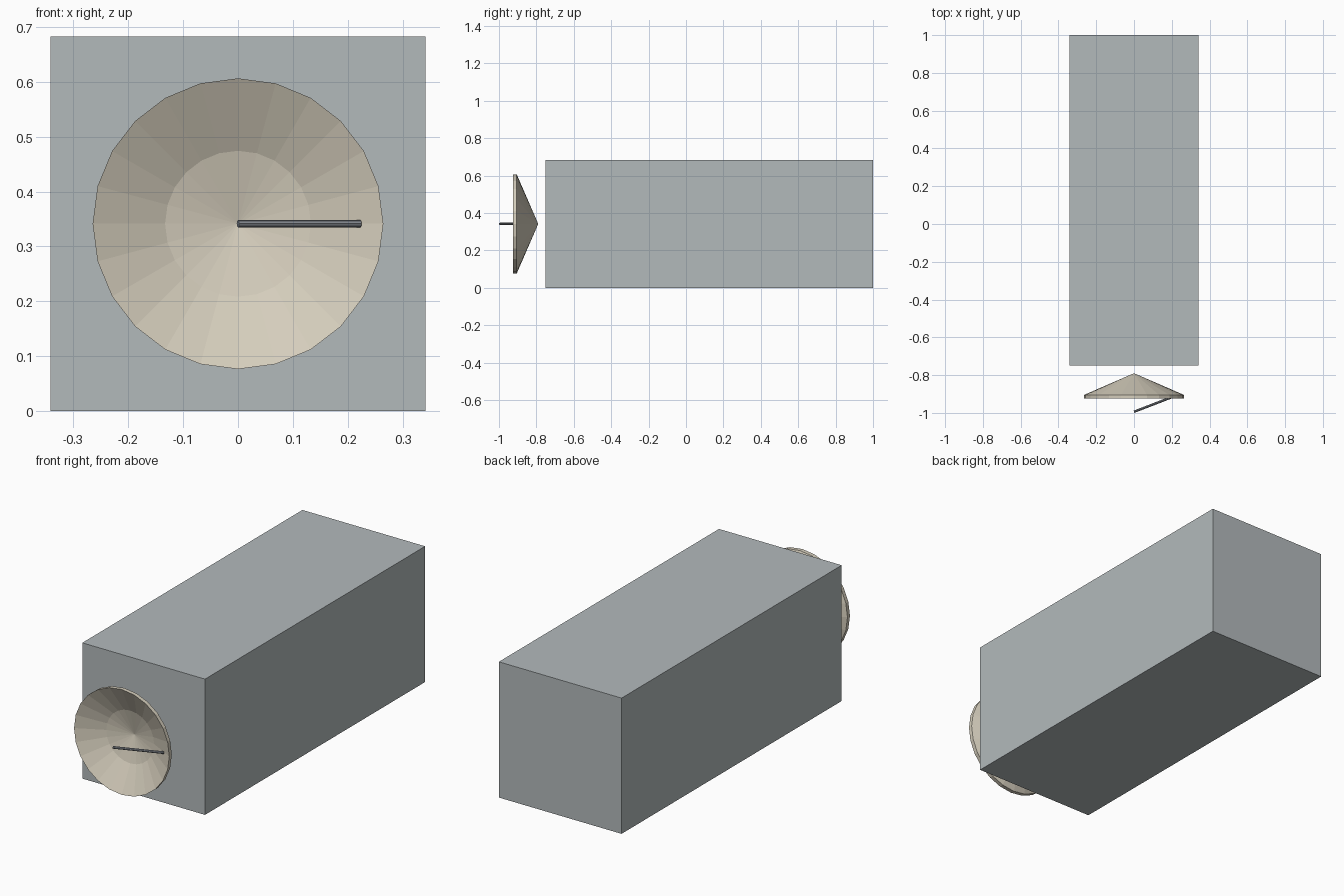
import bpy, bmesh, math
from mathutils import Vector

cube = bpy.data.objects.get("Cube")
if cube:
    bpy.data.objects.remove(cube, do_unlink=True)


def material(name, rgb):
    mat = bpy.data.materials.new(name)
    mat.use_nodes = True
    mat.diffuse_color = (*rgb, 1)
    mat.node_tree.nodes["Principled BSDF"].inputs["Base Color"].default_value = (*rgb, 1)
    return mat


def add_object(name, bm, mat):
    bmesh.ops.recalc_face_normals(bm, faces=bm.faces)
    mesh = bpy.data.meshes.new(name)
    bm.to_mesh(mesh)
    bm.free()
    mesh.materials.append(mat)
    obj = bpy.data.objects.new(name, mesh)
    bpy.context.collection.objects.link(obj)
    return obj


grey = material("body grey", (0.45, 0.49, 0.50))
beige = material("dish beige", (0.66, 0.61, 0.50))
steel = material("feed steel", (0.25, 0.27, 0.30))

SIDE = 0.683
AXIS_Z = SIDE / 2

# Body: one long square box
bm = bmesh.new()
bmesh.ops.create_cube(bm, size=1)
bmesh.ops.scale(bm, vec=(SIDE, 1.75, SIDE), verts=bm.verts)
bmesh.ops.translate(bm, vec=(0, 0.125, AXIS_Z), verts=bm.verts)
add_object("body", bm, grey)

# Dish: faceted closed lathe, from back tip round the rim to the inner centre
profile = [(0, -0.79), (0.265, -0.905), (0.265, -0.925), (0.133, -0.857), (0, -0.823)]
SIDES = 24
bm = bmesh.new()
rings = []
for radius, y in profile:
    count = SIDES if radius else 1
    rings.append([bm.verts.new((radius * math.sin(math.tau * i / SIDES), y,
                                AXIS_Z + radius * math.cos(math.tau * i / SIDES)))
                  for i in range(count)])
for a, b in zip(rings, rings[1:]):
    for i in range(SIDES):
        j = (i + 1) % SIDES
        corners = [a[i % len(a)], a[j % len(a)], b[j % len(b)], b[i % len(b)]]
        bm.faces.new(list(dict.fromkeys(corners)))
add_object("dish", bm, beige)

# Feed rod: thin tube from the rim to the focus
start = Vector((0, -0.994, AXIS_Z))
end = Vector((0.223, -0.908, AXIS_Z))
bm = bmesh.new()
bmesh.ops.create_cone(bm, cap_ends=True, segments=8, radius1=0.0065, radius2=0.0065,
                      depth=(end - start).length)
rod = add_object("feed_rod", bm, steel)
rod.location = (start + end) / 2
rod.rotation_euler = (end - start).to_track_quat('Z', 'Y').to_euler()
